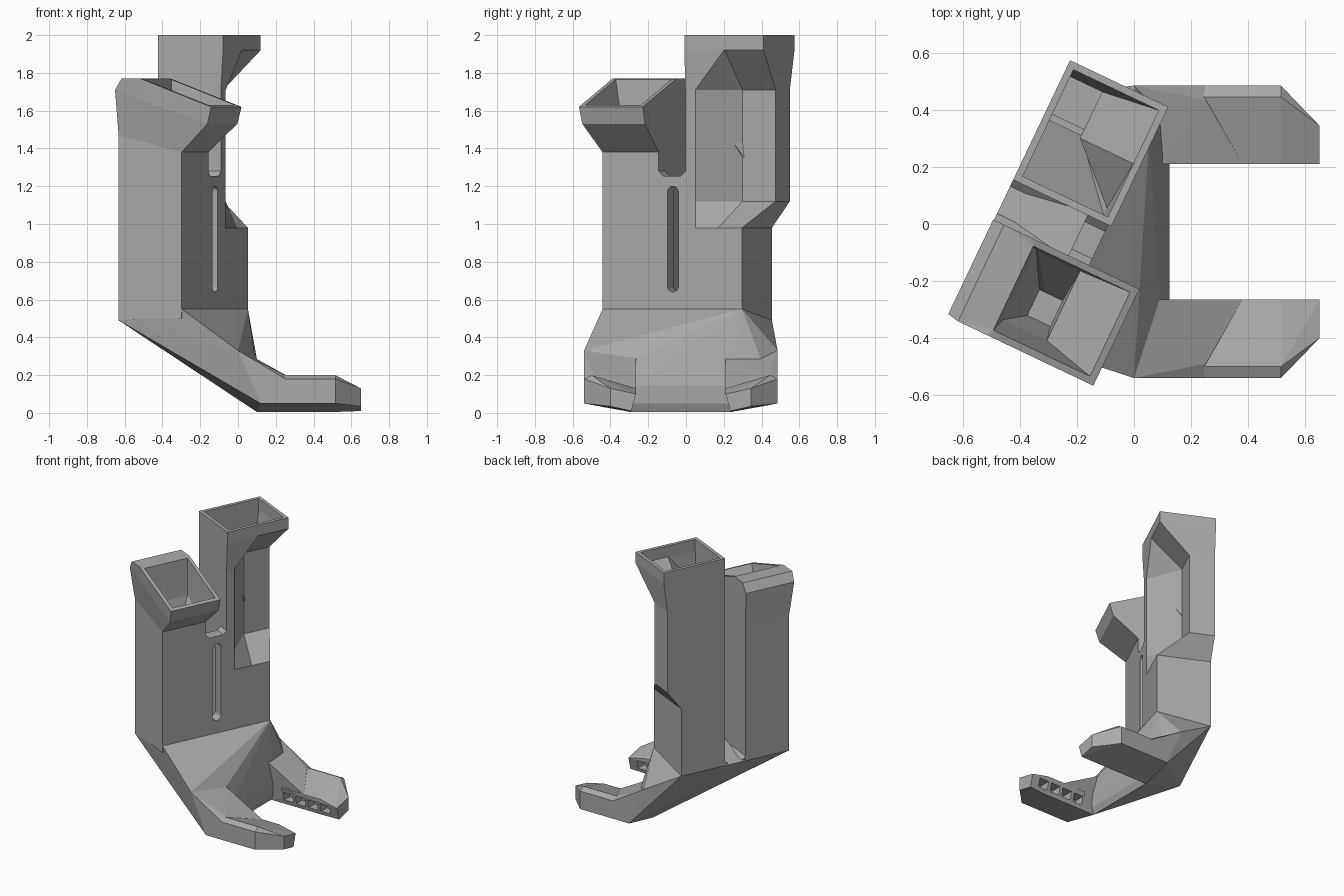
import bpy, bmesh, math
from mathutils import Vector

if "Cube" in bpy.data.objects:
    bpy.data.objects.remove(bpy.data.objects["Cube"])

grey = bpy.data.materials.new("plain grey")
grey.use_nodes = True
grey.diffuse_color = (0.4, 0.4, 0.4, 1)
grey.node_tree.nodes["Principled BSDF"].inputs["Base Color"].default_value = (0.4, 0.4, 0.4, 1)

# Turned frame of the tower: u runs along its width, v towards its front
U = Vector((0.43, 0.903, 0))
V = Vector((0.903, -0.43, 0))
BACK, FRONT = -0.449, -0.08
LEFT_END, GAP_A, GAP_B, RIGHT_END = -0.527, -0.198, -0.042, 0.29


def turned(u, v, z):
    return U * u + V * v + Vector((0, 0, z))


def finish(name, bm):
    bmesh.ops.recalc_face_normals(bm, faces=bm.faces)
    mesh = bpy.data.meshes.new(name)
    bm.to_mesh(mesh)
    bm.free()
    mesh.materials.append(grey)
    ob = bpy.data.objects.new(name, mesh)
    bpy.context.collection.objects.link(ob)
    return ob


def loft(name, rings):
    """Skin a row of rings with equal point counts and cap both ends."""
    bm = bmesh.new()
    loops = [[bm.verts.new(p) for p in ring] for ring in rings]
    n = len(loops[0])
    for a, b in zip(loops, loops[1:]):
        for i in range(n):
            j = (i + 1) % n
            bm.faces.new((a[i], a[j], b[j], b[i]))
    bm.faces.new(loops[0])
    bm.faces.new(loops[-1])
    return finish(name, bm)


def hull(name, points):
    bm = bmesh.new()
    for p in points:
        bm.verts.new(p)
    res = bmesh.ops.convex_hull(bm, input=bm.verts)
    junk = set(res["geom_interior"]) | set(res["geom_unused"])
    bmesh.ops.delete(bm, geom=[g for g in junk if isinstance(g, bmesh.types.BMVert)], context="VERTS")
    bmesh.ops.dissolve_limit(bm, angle_limit=0.02, verts=bm.verts, edges=bm.edges)
    return finish(name, bm)


def block(name, u0, u1, v0, v1, z0, z1):
    return hull(name, [turned(u, v, z) for u in (u0, u1) for v in (v0, v1) for z in (z0, z1)])


def cut(target, cutter):
    cutter.hide_render = True
    cutter.hide_viewport = True
    mod = target.modifiers.new("cut", "BOOLEAN")
    mod.operation = "DIFFERENCE"
    mod.solver = "EXACT"
    mod.object = cutter


# Front chute: box, flared hopper with tilted rim, hollow inside
def hopper_ring(u0, u1, profile):
    (a, za), (b, zb), (c, zc) = profile
    return [turned(*p) for p in ((u0, a, za), (u1, a, za), (u1, b, zb),
                                 (u1, c, zc), (u0, c, zc), (u0, b, zb))]


loft("front_chute", [
    hopper_ring(LEFT_END, GAP_A, [(BACK, 0.49), (-0.3, 0.5), (FRONT, 0.5)]),
    hopper_ring(LEFT_END, GAP_A, [(BACK, 1.47), (-0.3, 1.435), (FRONT, 1.38)]),
    hopper_ring(-0.565, GAP_A, [(-0.452, 1.71), (-0.31, 1.66), (0.09, 1.53)]),
    hopper_ring(-0.573, GAP_A, [(-0.41, 1.77), (-0.3, 1.77), (0.115, 1.62)]),
    hopper_ring(-0.548, -0.222, [(-0.285, 1.765), (-0.28, 1.763), (0.09, 1.629)]),
    hopper_ring(-0.5, -0.23, [(-0.27, 1.5), (-0.26, 1.5), (-0.1, 1.4)]),
    hopper_ring(-0.45, -0.35, [(-0.2, 1.25), (-0.18, 1.25), (-0.11, 1.25)]),
])


# Rear chute: wide foot, stepped-back shaft, flared square mouth
def shaft_ring(z, pts):
    return [turned(u, v, z) for u, v in pts]


foot = [(GAP_B, BACK), (RIGHT_END, BACK), (RIGHT_END, FRONT), (0.15, FRONT), (0.017, FRONT), (GAP_B, FRONT)]
shaft = [(GAP_B, BACK), (0.395, BACK), (0.395, -0.275), (0.2, -0.275), (0.017, FRONT), (GAP_B, FRONT)]
mouth = [(GAP_B, BACK), (0.422, BACK), (0.422, -0.068), (0.195, -0.068), (0.19, -0.068), (GAP_B, -0.068)]
inner = [(-0.017, -0.424), (0.397, -0.424), (0.397, -0.093), (0.19, -0.093), (0.185, -0.093), (-0.017, -0.093)]
throat = [(-0.017, -0.424), (0.37, -0.424), (0.37, -0.3), (0.19, -0.3), (0.01, -0.11), (-0.017, -0.11)]
drain = [(0.2, -0.424), (0.37, -0.424), (0.37, -0.3), (0.27, -0.3), (0.24, -0.3), (0.2, -0.3)]
loft("rear_chute", [
    shaft_ring(0.49, foot), shaft_ring(0.98, foot), shaft_ring(1.12, shaft), shaft_ring(1.71, shaft),
    shaft_ring(1.92, mouth), shaft_ring(2.0, mouth), shaft_ring(2.0, inner), shaft_ring(1.92, inner),
    shaft_ring(1.7, throat), shaft_ring(1.3, drain),
])
block("chute_divider", 0.2, 0.225, -0.43, -0.29, 1.25, 1.7)

# Plate joining the chutes, with a round-ended slot
plate = block("joining_plate", GAP_A, GAP_B, -0.16, FRONT, 0.5, 1.255)
ends = [(0.673, math.pi), (1.167, 0)]
slot_points = []
for zc, start in ends:
    for i in range(9):
        a = start + math.pi * i / 8
        for v in (-0.2, 0):
            slot_points.append(turned(-0.115 + 0.033 * math.cos(a), v, zc + 0.033 * math.sin(a)))
cut(plate, hull("slot_cutter", slot_points))

# Small corner wedges at the foot of the upper notch and of the rear gap
for side, way in ((GAP_A, 1), (GAP_B, -1)):
    for name, z, v0, v1 in (("notch_wedge", 1.255, -0.16, FRONT), ("gap_wedge", 0.5, BACK, -0.16)):
        hull(name, [turned(u, v, h) for v in (v0, v1)
                    for u, h in ((side, z), (side + way * 0.025, z), (side, z + 0.025))])


# Base: sloping saddle under the tower
MID = -0.0275


def mirrored(points):
    return [(x, 2 * MID - y, z) for x, y, z in points]


half = [(0, -0.54, 0.33), (0.09, -0.265, 0.29), (0.125, -0.265, 0.145), (0.1, -0.215, 0.065),
        (0.12, -0.54, 0.05), (0.1, -0.295, 0.005)]
tower_foot = [turned(u, v, z) for u in (LEFT_END, RIGHT_END) for v, z in ((FRONT, 0.55), (BACK, 0.49))]
hull("base_saddle", tower_foot + half + mirrored(half))

# Prongs: sloping root, straight bar with a chamfered tip, pockets inside
root = [(0, -0.54, 0.33), (0.09, -0.265, 0.29), (0.25, -0.49, 0.2), (0.25, -0.54, 0.18), (0.38, -0.265, 0.13),
        (0.12, -0.54, 0.05), (0.25, -0.54, 0.05), (0.1, -0.295, 0.005), (0.38, -0.295, 0.005)]
section = [(-0.54, 0.05), (-0.295, 0.005), (-0.265, 0.13), (-0.5, 0.2), (-0.54, 0.18)]
bar = [(x, y, z) for x in (0.2, 0.515) for y, z in section]
bar += [(0.65, -0.4, 0.035), (0.65, -0.29, 0.01), (0.65, -0.265, 0.1), (0.65, -0.4, 0.13)]

for label, place in (("right", list), ("left", mirrored)):
    parts = [hull(label + "_prong_root", place(root)), hull(label + "_prong_bar", place(bar))]
    for k in range(4):
        x = 0.21 + 0.1 * k
        pocket = [(x + dx, y, z) for dx in (0, 0.075) for y in (-0.35, -0.2) for z in (0.035, 0.095)]
        cutter = hull(label + "_pocket_cutter", place(pocket))
        for part in parts:
            cut(part, cutter)
